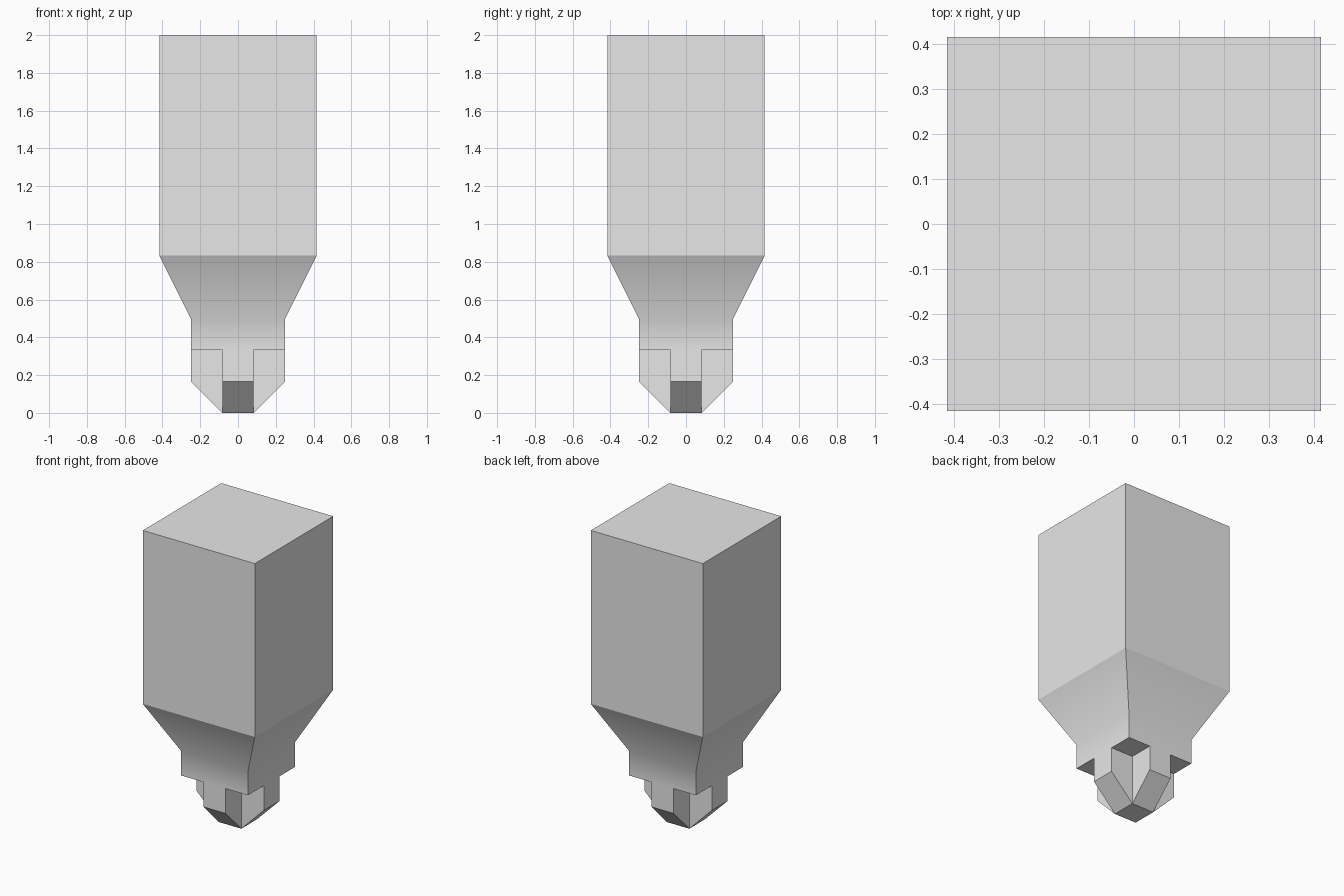
import bpy, bmesh, math
from mathutils import Matrix

if "Cube" in bpy.data.objects:
    bpy.data.objects.remove(bpy.data.objects["Cube"], do_unlink=True)

U = 1 / 6  # base module
GREY = (0.8, 0.8, 0.8, 1)
grey = bpy.data.materials.new("light_grey")
grey.use_nodes = True
grey.diffuse_color = GREY
grey.node_tree.nodes["Principled BSDF"].inputs["Base Color"].default_value = GREY


def finish(name, bm):
    bmesh.ops.recalc_face_normals(bm, faces=bm.faces)
    mesh = bpy.data.meshes.new(name)
    bm.to_mesh(mesh)
    bm.free()
    mesh.materials.append(grey)
    obj = bpy.data.objects.new(name, mesh)
    bpy.context.collection.objects.link(obj)
    return obj


def square_loft(name, sections):
    """Closed square column through (half width, height) sections."""
    bm = bmesh.new()
    rings = [[bm.verts.new((sx * w * U, sy * w * U, z * U))
              for sx, sy in ((-1, -1), (1, -1), (1, 1), (-1, 1))]
             for w, z in sections]
    for low, high in zip(rings, rings[1:]):
        for i in range(4):
            j = (i + 1) % 4
            bm.faces.new((low[i], low[j], high[j], high[i]))
    bm.faces.new(rings[0])
    bm.faces.new(rings[-1])
    return finish(name, bm)


# Main block
square_loft("body_block", [(2.5, 5), (2.5, 12)])

# Tapered neck, shaded smoothly where the slope meets the straight collar
neck = square_loft("tapered_neck", [(1.5, 2), (1.5, 3), (2.5, 5)])
bpy.context.view_layer.objects.active = neck
neck.select_set(True)
bpy.ops.object.shade_smooth_by_angle(angle=math.radians(35))
neck.select_set(False)

# Core of the cross-shaped tip
square_loft("tip_core", [(0.5, 0), (0.5, 2)])

# Four chamfered arms of the tip
ARM = [(0.5, 0), (1.5, 1), (1.5, 2), (0.5, 2)]
for turn, side in enumerate(("left", "back", "right", "front")):
    bm = bmesh.new()
    face = bm.faces.new([bm.verts.new((x * U, -U / 2, z * U)) for x, z in ARM])
    ext = bmesh.ops.extrude_face_region(bm, geom=[face])
    moved = [v for v in ext["geom"] if isinstance(v, bmesh.types.BMVert)]
    bmesh.ops.translate(bm, verts=moved, vec=(0, U, 0))
    bmesh.ops.transform(bm, matrix=Matrix.Rotation(turn * math.pi / 2, 4, "Z"),
                        verts=bm.verts)
    finish("tip_arm_" + side, bm)
